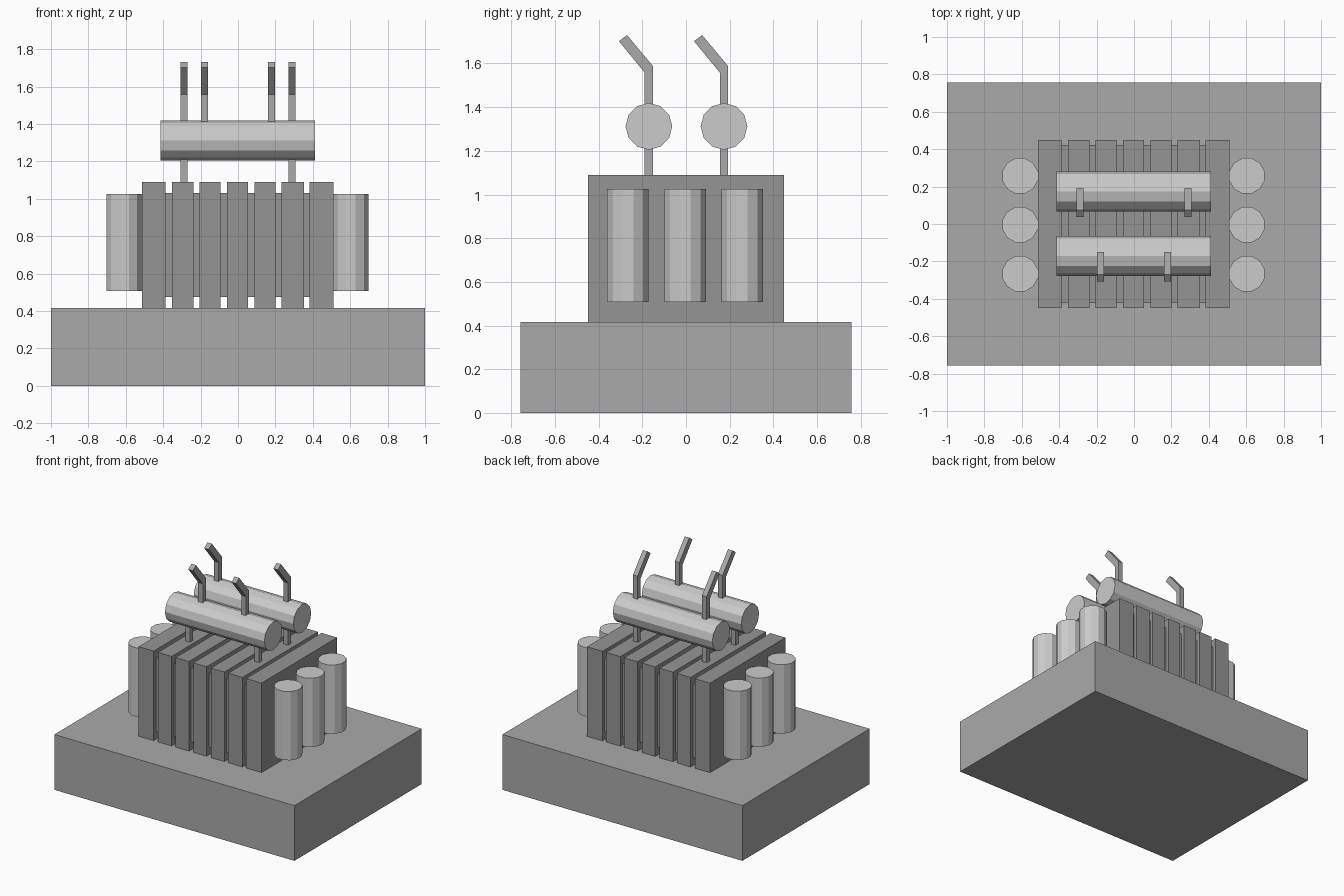
import bpy, bmesh
from math import pi, radians
from mathutils import Matrix

if "Cube" in bpy.data.objects:
    bpy.data.objects.remove(bpy.data.objects["Cube"])


def grey(name, value):
    mat = bpy.data.materials.new(name)
    mat.diffuse_color = (value, value, value, 1)
    mat.use_nodes = True
    mat.node_tree.nodes["Principled BSDF"].inputs["Base Color"].default_value = mat.diffuse_color
    return mat


MID = grey("mid_grey", 0.4)
DARK = grey("dark_grey", 0.3)


def finish(name, bm, mat=None):
    bmesh.ops.recalc_face_normals(bm, faces=bm.faces)
    mesh = bpy.data.meshes.new(name)
    bm.to_mesh(mesh)
    bm.free()
    if mat:
        mesh.materials.append(mat)
    obj = bpy.data.objects.new(name, mesh)
    bpy.context.collection.objects.link(obj)
    return obj


def box(name, x, y, z, mat):
    """Box from (min, max) ranges."""
    bm = bmesh.new()
    size = [r[1] - r[0] for r in (x, y, z)]
    mid = [(r[0] + r[1]) / 2 for r in (x, y, z)]
    bmesh.ops.create_cube(bm, size=1, matrix=Matrix.Translation(mid) @ Matrix.Diagonal((*size, 1)))
    return finish(name, bm, mat)


def cylinder(name, centre, radius, length, rot):
    """Flat-faced twelve-sided cylinder."""
    bm = bmesh.new()
    bmesh.ops.create_cone(bm, cap_ends=True, segments=12, radius1=radius, radius2=radius,
                          depth=length, matrix=Matrix.Translation(centre) @ rot)
    return finish(name, bm)


def prism(name, profile, x0, x1, mat):
    """Extrude a (y, z) profile along x."""
    bm = bmesh.new()
    face = bm.faces.new([bm.verts.new((x0, y, z)) for y, z in profile])
    new = bmesh.ops.extrude_face_region(bm, geom=[face])['geom']
    verts = [g for g in new if isinstance(g, bmesh.types.BMVert)]
    bmesh.ops.translate(bm, verts=verts, vec=(x1 - x0, 0, 0))
    return finish(name, bm, mat)


# Base slab
box("base", (-1, 1), (-0.757, 0.757), (0, 0.416), MID)

# Recessed core with seven fins standing on the base
box("core", (-0.45, 0.45), (-0.422, 0.422), (0.475, 1.03), DARK)
fins = [(-0.514, -0.388), (-0.353, -0.238), (-0.206, -0.094), (-0.058, 0.053),
        (0.089, 0.201), (0.233, 0.352), (0.382, 0.511)]
for i, span in enumerate(fins):
    box(f"fin_{i + 1}", span, (-0.449, 0.449), (0.416, 1.09), DARK)

# Three upright cylinders on each side
upright = Matrix.Rotation(radians(15), 4, 'Z')
for side, x in (("left", -0.609), ("right", 0.604)):
    for i, y in enumerate((-0.266, -0.004, 0.257)):
        cylinder(f"{side}_side_cylinder_{i + 1}", (x, y, 0.767), 0.098, 0.518, upright)

# Horizontal top cylinders on legs, with bent hooks above
lying = Matrix.Rotation(pi / 2, 4, 'Y')
w = 0.019
hook = [(-w, 1.34), (w, 1.34), (w, 1.588), (-0.1, 1.73), (-0.137, 1.702), (-w, 1.558)]
for row, y, hook_x in (("front", -0.17, 0.18), ("back", 0.174, 0.288)):
    cylinder(f"{row}_top_cylinder", (-0.001, y, 1.312), 0.107, 0.828, lying)
    for side, s in (("left", -1), ("right", 1)):
        leg = s * 0.288
        box(f"{row}_{side}_leg", (leg - w, leg + w), (y - w, y + w), (1.08, 1.28), MID)
        hx = s * hook_x
        prism(f"{row}_{side}_hook", [(y + dy, z) for dy, z in hook], hx - w, hx + w, MID)
